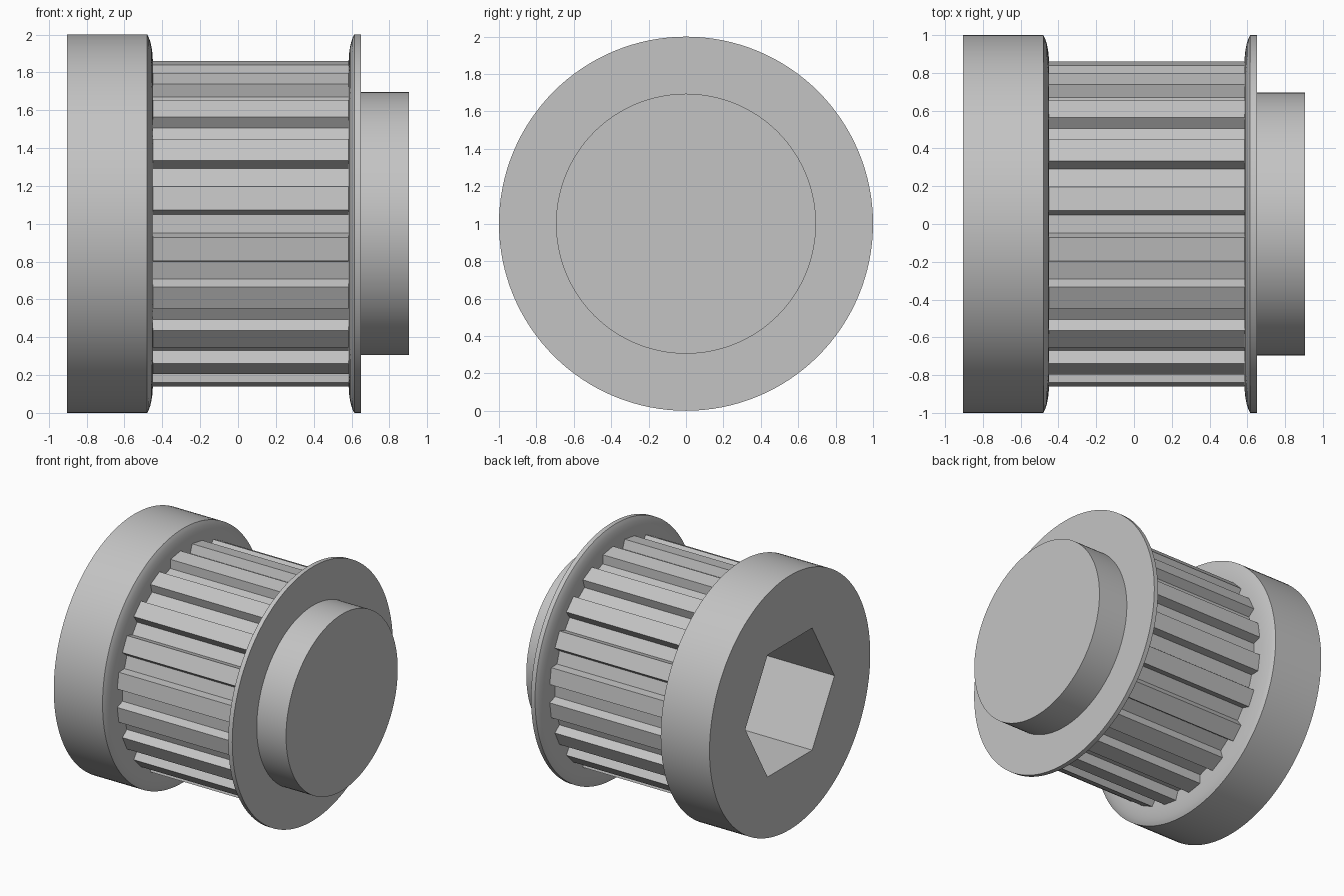
import bpy, bmesh
from math import pi, sin, cos, radians

old = bpy.data.objects.get("Cube")
if old:
    bpy.data.objects.remove(old, do_unlink=True)

grey = bpy.data.materials.new("plain grey")
grey.use_nodes = True
COLOUR = (0.55, 0.55, 0.55, 1)
grey.diffuse_color = COLOUR
grey.node_tree.nodes["Principled BSDF"].inputs["Base Color"].default_value = COLOUR

TEETH = 20
SEGMENTS = 128
AXIS_Z = 1.0


def loft(name, rings):
    """Skin equal-length vertex rings along x and cap both ends."""
    bm = bmesh.new()
    loops = [[bm.verts.new(p) for p in ring] for ring in rings]
    n = len(loops[0])
    for a, b in zip(loops, loops[1:]):
        for i in range(n):
            j = (i + 1) % n
            bm.faces.new((a[i], a[j], b[j], b[i]))
    bm.faces.new(loops[0])
    bm.faces.new(loops[-1])
    bmesh.ops.recalc_face_normals(bm, faces=bm.faces)
    mesh = bpy.data.meshes.new(name)
    bm.to_mesh(mesh)
    bm.free()
    mesh.materials.append(grey)
    obj = bpy.data.objects.new(name, mesh)
    bpy.context.collection.objects.link(obj)
    return obj


def ring(x, polar):
    return [(x, r * cos(a), AXIS_Z + r * sin(a)) for r, a in polar]


def circle(x, r, n=SEGMENTS):
    return ring(x, [(r, 2 * pi * i / n) for i in range(n)])


def activate(obj):
    bpy.ops.object.select_all(action="DESELECT")
    obj.select_set(True)
    bpy.context.view_layer.objects.active = obj


def rounded_shoulder(x_inner, x_rim, r_inner=0.85, steps=6):
    """Convex inner edge of a flange, from the inner face out to the rim."""
    rings = []
    for i in range(steps + 1):
        t = radians(65) * i / steps
        x = x_inner + (x_rim - x_inner) * (1 - cos(t)) / (1 - cos(radians(65)))
        r = r_inner + (1 - r_inner) * sin(t) / sin(radians(65))
        rings.append(circle(x, r))
    return rings


# Flanges and hub
thick_flange = loft("thick_flange",
                    rounded_shoulder(-0.45, -0.48) + [circle(-0.905, 1)])
thin_flange = loft("thin_flange",
                   rounded_shoulder(0.585, 0.615) + [circle(0.65, 1)])
hub = loft("hub", [circle(0.65, 0.695), circle(0.905, 0.695)])

# Toothed drum with trapezoidal teeth
teeth = []
for k in range(TEETH):
    centre = 2 * pi * (k + 0.5) / TEETH
    for r, offset in ((0.795, -5.5), (0.863, -4.2), (0.863, 4.2), (0.795, 5.5)):
        teeth.append((r, centre + radians(offset)))
toothed_drum = loft("toothed_drum", [ring(-0.45, teeth), ring(0.585, teeth)])

# Hexagonal socket in the thick end
cutter = loft("socket_cutter", [circle(-1.1, 0.555, 6), circle(0.2, 0.555, 6)])
cutter.hide_render = True
for part in (thick_flange, toothed_drum):
    activate(part)
    mod = part.modifiers.new("socket", "BOOLEAN")
    mod.operation = "DIFFERENCE"
    mod.solver = "EXACT"
    mod.object = cutter
    bpy.ops.object.modifier_apply(modifier=mod.name)
bpy.data.objects.remove(cutter, do_unlink=True)

for part in (thick_flange, thin_flange, hub, toothed_drum):
    activate(part)
    bpy.ops.object.shade_smooth_by_angle(angle=radians(25))
